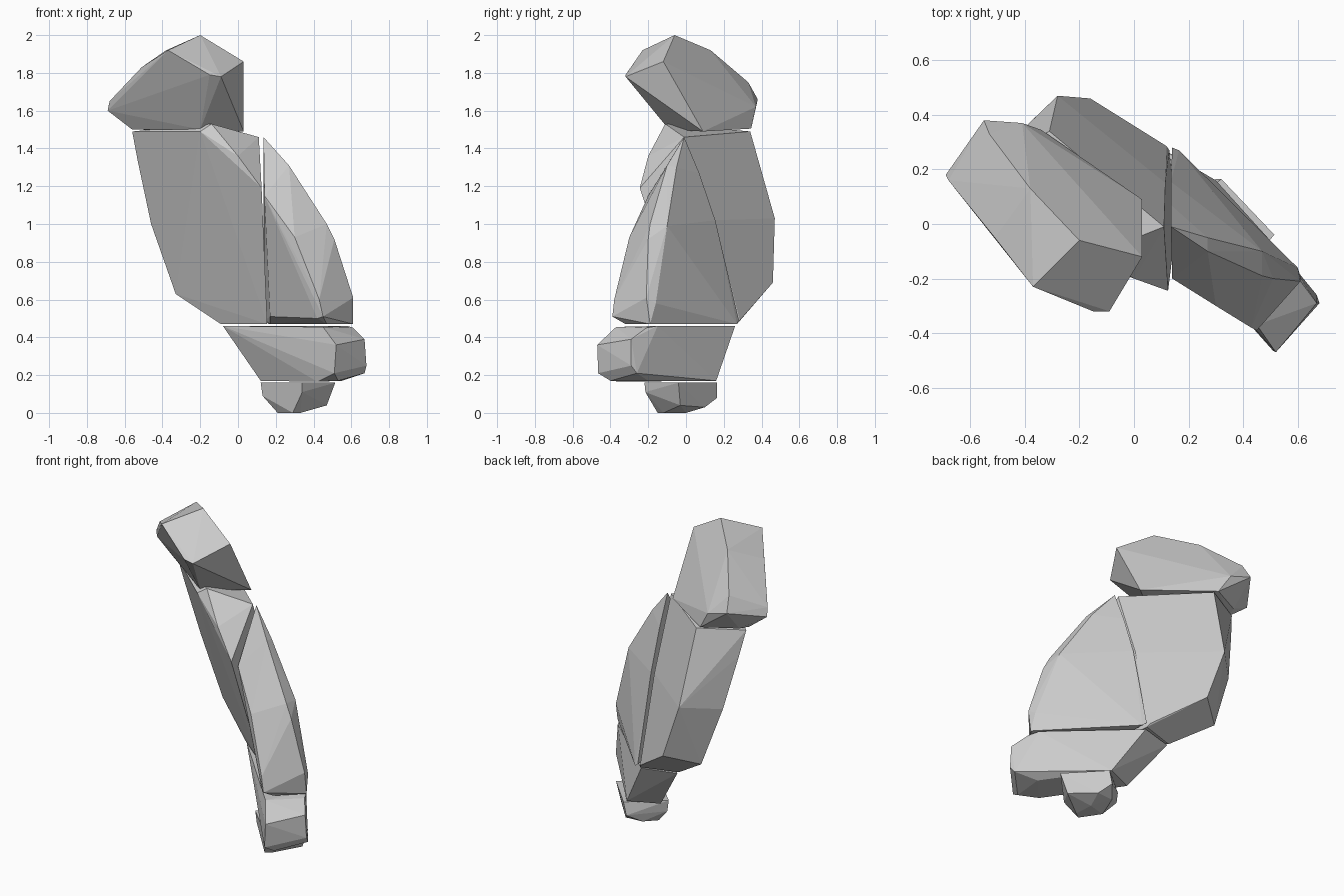
import bpy, bmesh, math


def chunk(name, pts):
    """Faceted stone: convex hull of its corner points, coplanar faces merged."""
    bm = bmesh.new()
    for p in pts:
        bm.verts.new(p)
    bmesh.ops.convex_hull(bm, input=bm.verts[:])
    loose = [v for v in bm.verts if not v.link_faces]
    bmesh.ops.delete(bm, geom=loose, context='VERTS')
    bmesh.ops.dissolve_limit(bm, angle_limit=math.radians(2),
                             verts=bm.verts[:], edges=bm.edges[:])
    bmesh.ops.recalc_face_normals(bm, faces=bm.faces[:])
    me = bpy.data.meshes.new(name)
    bm.to_mesh(me)
    bm.free()
    ob = bpy.data.objects.new(name, me)
    bpy.context.collection.objects.link(ob)
    return ob


# Cap stone, overhanging at the top left
chunk("top_stone", [
    (-0.20, -0.06, 2.00), (-0.38, 0.13, 1.92), (-0.53, 0.33, 1.75),   # crest
    (0.03, -0.12, 1.86), (-0.09, -0.32, 1.78), (-0.15, -0.32, 1.79),  # right end
    (-0.37, -0.23, 1.92), (-0.51, -0.05, 1.83),                       # front rim
    (-0.68, 0.16, 1.65), (-0.69, 0.18, 1.60), (-0.55, 0.38, 1.66),    # left end
    (-0.41, 0.37, 1.62),
    (-0.56, 0.17, 1.50), (-0.20, -0.09, 1.50), (0.03, 0.09, 1.49),    # underside
    (-0.34, 0.345, 1.505), (-0.54, 0.24, 1.51)])

# Large slab on the left
chunk("main_slab", [
    (-0.56, 0.20, 1.49), (-0.53, 0.23, 1.33), (-0.46, 0.29, 1.00),    # front face
    (-0.33, 0.32, 0.63), (-0.09, 0.20, 0.47), (0.155, 0.00, 0.47),
    (0.125, -0.245, 1.19), (0.00, -0.20, 1.36), (-0.20, -0.12, 1.49),
    (-0.14, -0.11, 1.53), (0.11, -0.01, 1.46),                        # top
    (-0.31, 0.34, 1.49), (-0.28, 0.47, 1.03), (-0.16, 0.46, 0.69),    # back face
    (0.115, 0.15, 1.02), (0.12, 0.285, 0.49), (0.13, 0.27, 0.47)])

# Wedge-shaped slab on the right
chunk("side_slab", [
    (0.135, -0.01, 1.46), (0.27, -0.10, 1.31), (0.47, -0.19, 1.00),   # outer rim
    (0.51, -0.20, 0.92), (0.61, -0.21, 0.61), (0.61, -0.19, 0.47),
    (0.27, -0.05, 1.30), (0.47, -0.10, 0.99), (0.60, -0.16, 0.58),    # rim at the back
    (0.14, -0.20, 1.15), (0.30, -0.30, 0.93), (0.43, -0.38, 0.60),    # front ridge
    (0.45, -0.39, 0.51), (0.42, -0.36, 0.50), (0.17, -0.03, 0.51),
    (0.17, 0.05, 0.47), (0.47, -0.32, 0.47),                          # underside
    (0.135, 0.07, 1.27), (0.135, 0.155, 1.02),                        # inner back seam
    (0.14, 0.28, 0.49), (0.165, 0.27, 0.47)])

# Base block carrying both slabs
chunk("base_block", [
    (-0.08, 0.20, 0.46), (0.13, 0.26, 0.46), (0.58, -0.15, 0.46),     # top
    (0.45, -0.37, 0.455), (0.61, -0.21, 0.45),
    (0.52, -0.47, 0.36), (0.67, -0.29, 0.39), (0.68, -0.29, 0.25),    # right end
    (0.51, -0.465, 0.21), (0.67, -0.26, 0.21), (0.53, -0.40, 0.17),
    (0.12, 0.08, 0.17), (0.30, 0.16, 0.17), (0.55, -0.20, 0.17),      # underside
    (0.42, -0.34, 0.165)])

# Small foot stone underneath
chunk("foot_stone", [
    (0.12, 0.00, 0.16), (0.13, 0.00, 0.09), (0.34, -0.22, 0.16),
    (0.34, -0.215, 0.11), (0.515, -0.04, 0.16), (0.47, -0.03, 0.04),
    (0.32, 0.165, 0.16), (0.30, 0.165, 0.08), (0.35, 0.10, 0.03),
    (0.24, 0.09, 0.03), (0.21, -0.03, 0.00), (0.29, -0.15, 0.00),
    (0.33, -0.12, 0.00), (0.32, 0.00, 0.00)])
